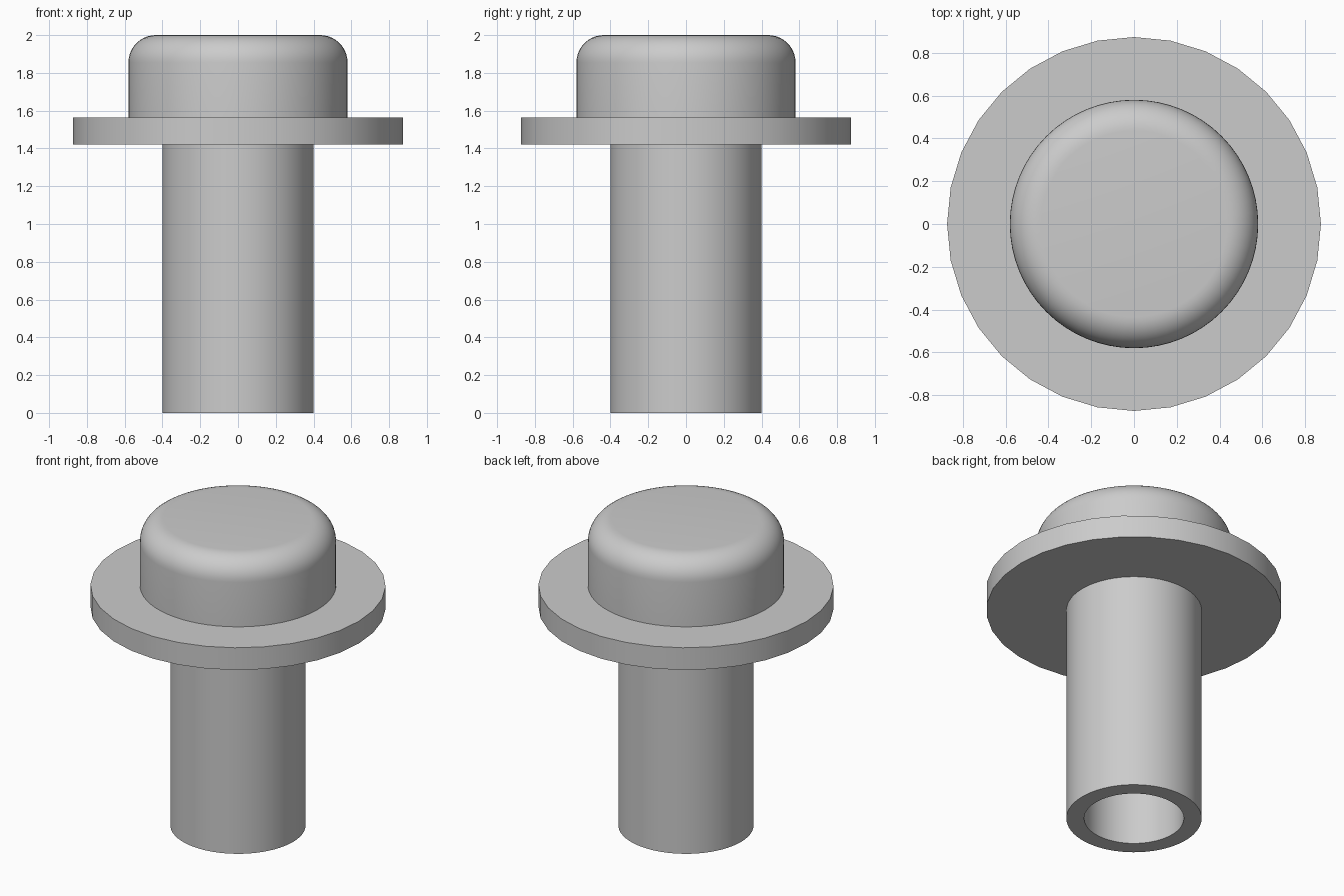
import bpy
import bmesh
from math import cos, sin, pi, radians

cube = bpy.data.objects.get("Cube")
if cube:
    bpy.data.objects.remove(cube, do_unlink=True)

grey = bpy.data.materials.new("light_grey")
grey.use_nodes = True
colour = (0.6, 0.6, 0.6, 1)
grey.diffuse_color = colour
grey.node_tree.nodes["Principled BSDF"].inputs["Base Color"].default_value = colour


def lathe(name, profile, sides):
    """Revolve a profile of (radius, height) points; radius 0 becomes a pole."""
    bm = bmesh.new()
    rings = []
    for r, z in profile:
        if r == 0:
            rings.append([bm.verts.new((0, 0, z))] * sides)
        else:
            angles = [2 * pi * i / sides for i in range(sides)]
            rings.append([bm.verts.new((r * cos(a), r * sin(a), z)) for a in angles])
    for low, high in zip(rings, rings[1:]):
        for i in range(sides):
            j = (i + 1) % sides
            corners = dict.fromkeys((low[i], low[j], high[j], high[i]))
            bm.faces.new(list(corners))
    bmesh.ops.recalc_face_normals(bm, faces=bm.faces[:])
    mesh = bpy.data.meshes.new(name)
    bm.to_mesh(mesh)
    bm.free()
    mesh.materials.append(grey)
    obj = bpy.data.objects.new(name, mesh)
    bpy.context.collection.objects.link(obj)
    bpy.ops.object.select_all(action="DESELECT")
    obj.select_set(True)
    bpy.context.view_layer.objects.active = obj
    bpy.ops.object.shade_smooth_by_angle(angle=radians(30))
    return obj


FLANGE_BOTTOM, FLANGE_TOP, TOP = 1.42, 1.565, 2.0

# Hollow shaft, open at the bottom and closed by the flange
shaft_r, bore_r = 0.4, 0.295
lathe("shaft", [(0, FLANGE_BOTTOM), (bore_r, FLANGE_BOTTOM), (bore_r, 0),
                (shaft_r, 0), (shaft_r, FLANGE_BOTTOM)], 64)

# Flat round flange
flange_r = 0.873
lathe("flange", [(0, FLANGE_BOTTOM), (flange_r, FLANGE_BOTTOM),
                 (flange_r, FLANGE_TOP), (0, FLANGE_TOP)], 32)

# Button cap with a rounded upper rim
cap_r, rim, steps = 0.58, 0.145, 10
arc = [(cap_r - rim + rim * cos(t), TOP - rim + rim * sin(t))
       for t in (pi / 2 * k / steps for k in range(steps + 1))]
lathe("cap", [(0, FLANGE_TOP), (cap_r, FLANGE_TOP)] + arc + [(0, TOP)], 64)
